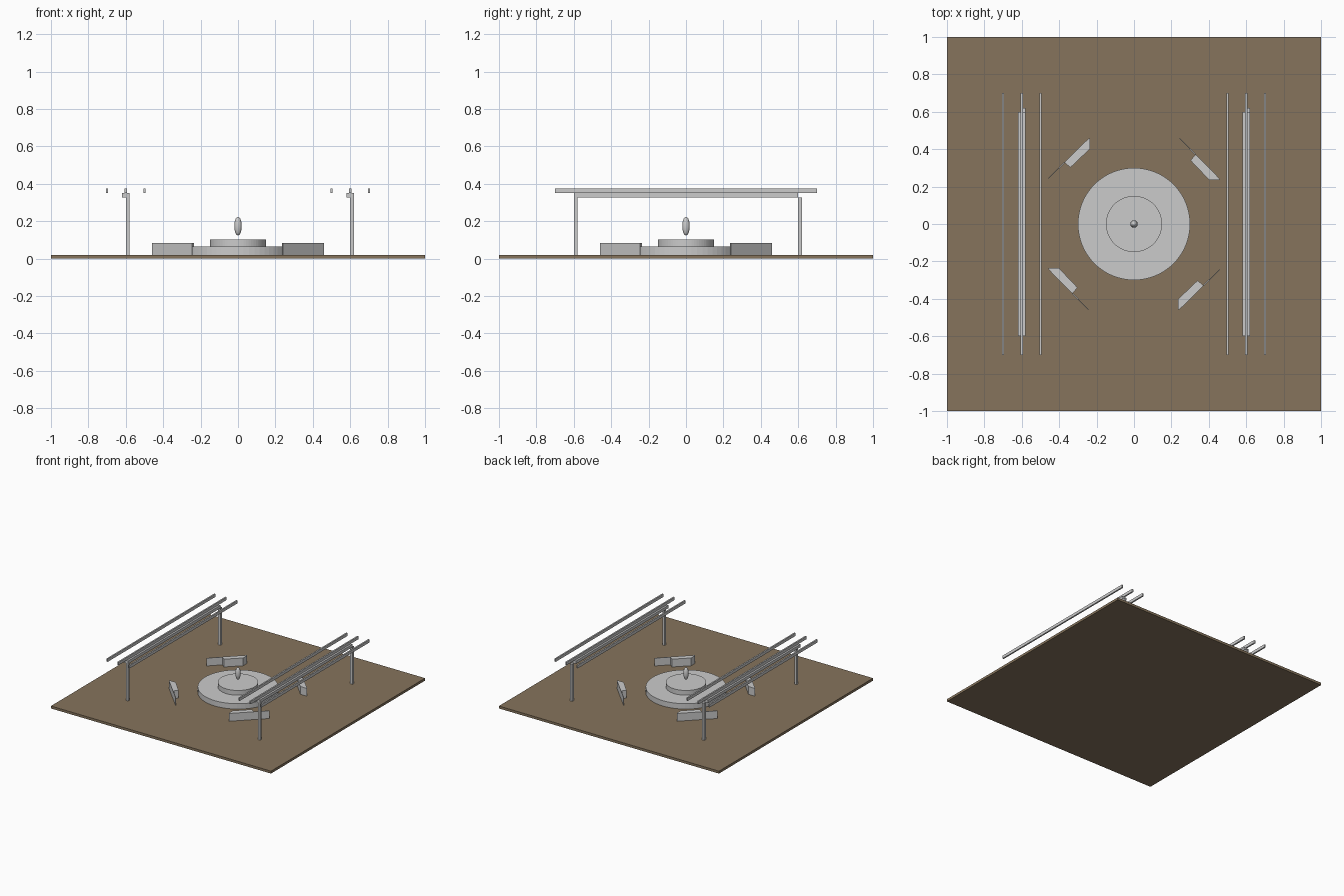
import bpy, bmesh, math
from mathutils import Matrix

if "Cube" in bpy.data.objects:
    bpy.data.objects.remove(bpy.data.objects["Cube"])


def material(name, rgb):
    m = bpy.data.materials.new(name)
    m.diffuse_color = (*rgb, 1)
    m.use_nodes = True
    m.node_tree.nodes["Principled BSDF"].inputs["Base Color"].default_value = m.diffuse_color
    return m


STONE = material("light_grey", (0.6, 0.6, 0.6))
EARTH = material("earth_brown", (0.24, 0.175, 0.108))


def finish(name, bm, mat):
    bmesh.ops.recalc_face_normals(bm, faces=bm.faces)
    me = bpy.data.meshes.new(name)
    bm.to_mesh(me)
    bm.free()
    me.materials.append(mat)
    ob = bpy.data.objects.new(name, me)
    bpy.context.collection.objects.link(ob)
    return ob


def box(name, x, y, z, mat=STONE):
    """Box from (min, max) pairs."""
    bm = bmesh.new()
    bmesh.ops.create_cube(bm, size=1)
    for v in bm.verts:
        v.co = [r[0] + (c + 0.5) * (r[1] - r[0]) for c, r in zip(v.co, (x, y, z))]
    return finish(name, bm, mat)


def disc(name, radius, z0, z1):
    bm = bmesh.new()
    bmesh.ops.create_cone(bm, cap_ends=True, segments=64, radius1=radius, radius2=radius,
                          depth=z1 - z0, matrix=Matrix.Translation((0, 0, (z0 + z1) / 2)))
    return finish(name, bm, STONE)


def prism(name, outline, z0, z1, angle):
    bm = bmesh.new()
    face = bm.faces.new([bm.verts.new((x, y, z0)) for x, y in outline])
    top = bmesh.ops.extrude_face_region(bm, geom=[face])["geom"]
    for v in top:
        if isinstance(v, bmesh.types.BMVert):
            v.co.z = z1
    if face.is_valid and not any(len(e.link_faces) == 1 for e in bm.edges):
        pass
    else:
        bm.faces.new([v for v in bm.verts if v.co.z == z0][:len(outline)])
    bmesh.ops.rotate(bm, verts=bm.verts, matrix=Matrix.Rotation(angle, 3, 'Z'))
    return finish(name, bm, STONE)


# Ground slab
box("ground_slab", (-1, 1), (-1, 1), (0, 0.02), EARTH)

# Fountain: two stacked discs and a floating droplet
disc("fountain_base", 0.3, 0.02, 0.064)
disc("fountain_tier", 0.15, 0.06, 0.103)
bm = bmesh.new()
bmesh.ops.create_uvsphere(bm, u_segments=24, v_segments=16, radius=1)
bmesh.ops.scale(bm, verts=bm.verts, vec=(0.02, 0.02, 0.05))
bmesh.ops.translate(bm, verts=bm.verts, vec=(0, 0, 0.174))
for f in bm.faces:
    f.smooth = True
finish("fountain_droplet", bm, STONE)

# Benches: thin back wall with a seat block on one half
bench = [(-0.46, 0.245), (-0.457, 0.242), (-0.37, 0.327), (-0.34, 0.302),
         (-0.235, 0.402), (-0.235, 0.452), (-0.24, 0.46)]
for i in range(4):
    prism(f"bench_{i + 1}", bench, 0.02, 0.084, i * math.pi / 2)

# Pergolas: two posts, a beam and three long slats on each side
for side, cx in (("left", -0.6), ("right", 0.6)):
    for end, y in (("front", -0.6), ("back", 0.6)):
        box(f"{side}_{end}_post", (cx, cx + 0.021), (y, y + 0.021), (0.02, 0.326))
    box(f"{side}_beam", (cx - 0.021, cx + 0.021), (-0.6, 0.6), (0.326, 0.35))
    for i, dx in enumerate((-0.1, 0, 0.1)):
        box(f"{side}_slat_{i + 1}", (cx + dx - 0.006, cx + dx + 0.006), (-0.7, 0.7), (0.35, 0.374))
